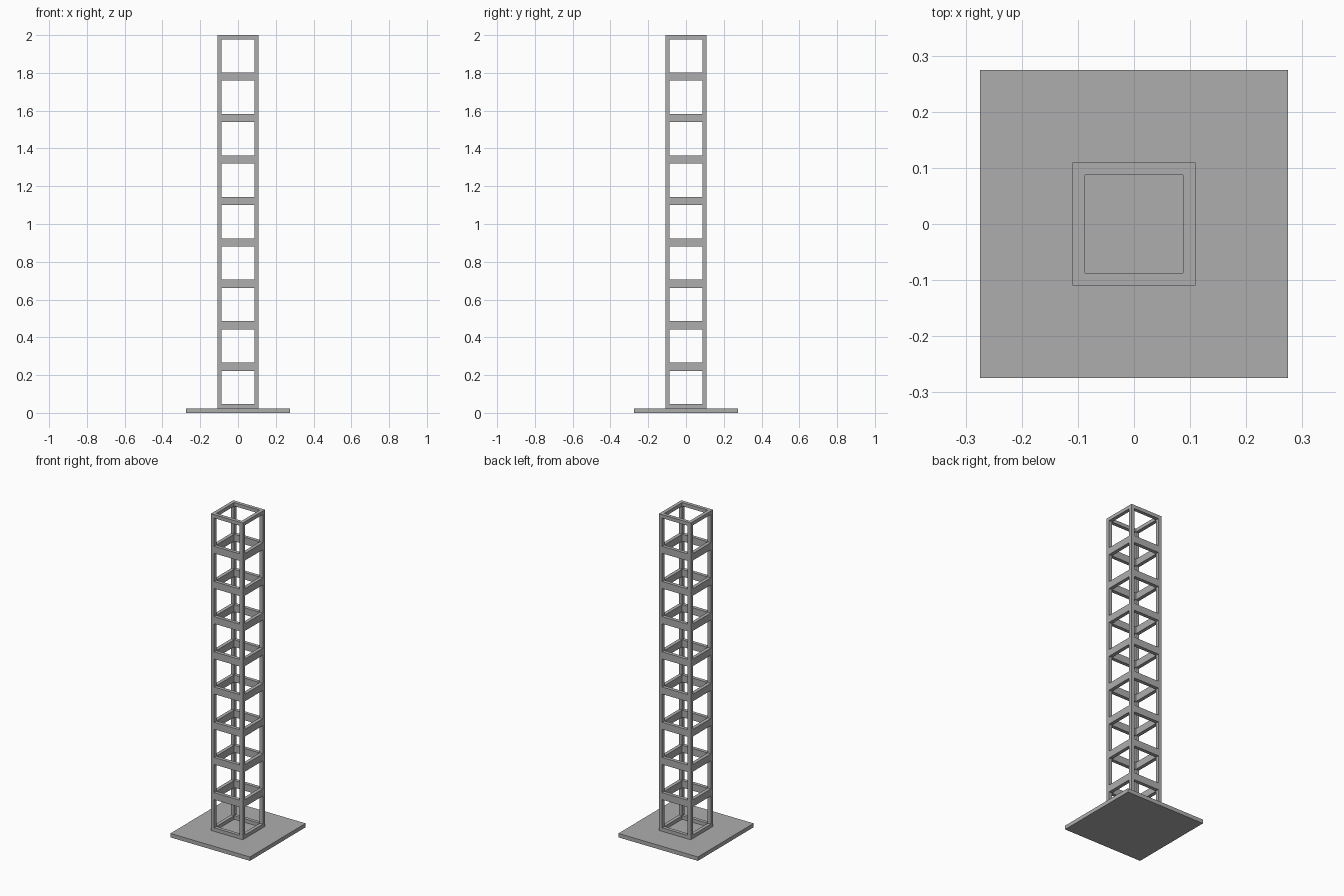
import bpy, bmesh
from mathutils import Vector

if "Cube" in bpy.data.objects:
    bpy.data.objects.remove(bpy.data.objects["Cube"])

CELLS = 9
CELL = 0.2195              # size of one cubic cell
BAR = 0.022                # bar thickness
BASE_T = 2.0 - CELLS * CELL
BASE_W = 2.5 * CELL

grey = bpy.data.materials.new("mid grey")
grey.diffuse_color = (0.42, 0.42, 0.42, 1)
grey.use_nodes = True
grey.node_tree.nodes["Principled BSDF"].inputs["Base Color"].default_value = grey.diffuse_color


def skin(name, xs, ys, zs, solid):
    """Outer surface of the solid blocks in a grid of cutting planes."""
    bm = bmesh.new()
    cache = {}
    axes = (xs, ys, zs)
    size = [len(a) - 1 for a in axes]

    def filled(c):
        return all(0 <= c[k] < size[k] for k in range(3)) and solid(*c)

    def vert(c):
        if c not in cache:
            cache[c] = bm.verts.new([axes[k][c[k]] for k in range(3)])
        return cache[c]

    cells = [(i, j, k) for i in range(size[0]) for j in range(size[1]) for k in range(size[2])]
    for c in filter(filled, cells):
        for ax in range(3):
            for side in (0, 1):
                near = list(c)
                near[ax] += 2 * side - 1
                if filled(near):
                    continue
                u, v = (ax + 1) % 3, (ax + 2) % 3
                loop = []
                for du, dv in ((0, 0), (1, 0), (1, 1), (0, 1)):
                    p = list(c)
                    p[ax] += side
                    p[u] += du
                    p[v] += dv
                    loop.append(vert(tuple(p)))
                bm.faces.new(loop if side else loop[::-1])
    mesh = bpy.data.meshes.new(name)
    bm.to_mesh(mesh)
    bm.free()
    mesh.materials.append(grey)
    ob = bpy.data.objects.new(name, mesh)
    bpy.context.collection.objects.link(ob)
    return ob


# Base plate
h = BASE_W / 2
skin("base_plate", [-h, h], [-h, h], [0, BASE_T], lambda i, j, k: True)

# Lattice tower: corner posts everywhere, square rings at every cell joint
o = CELL / 2
i_ = o - BAR
side = [-o, -i_, i_, o]
levels = [BASE_T]
for n in range(CELLS):
    z = BASE_T + n * CELL
    levels += [z + BAR, z + CELL - BAR]
levels.append(2.0)


def tower_solid(i, j, k):
    post = i != 1 and j != 1
    ring = k % 2 == 0 and (i != 1 or j != 1)
    return post or ring


skin("lattice_tower", side, side, levels, tower_solid)
